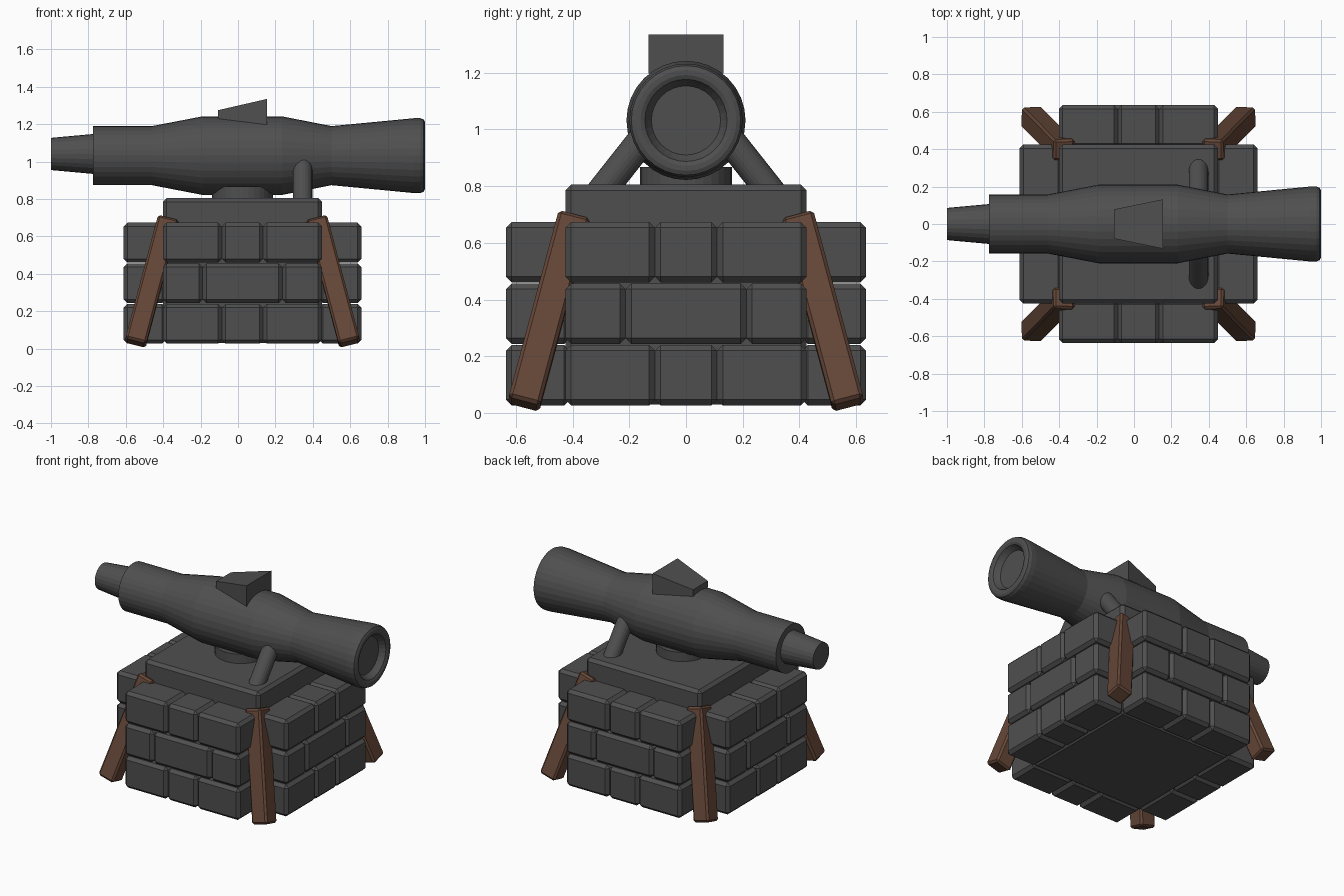
import bpy, bmesh, math
from mathutils import Vector, Matrix

if "Cube" in bpy.data.objects:
    bpy.data.objects.remove(bpy.data.objects["Cube"])

CX = 0.024          # base centre along x
AXIS_Z = 1.032      # barrel axis height


def material(name, rgb):
    m = bpy.data.materials.new(name)
    m.diffuse_color = (*rgb, 1)
    m.use_nodes = True
    m.node_tree.nodes["Principled BSDF"].inputs["Base Color"].default_value = m.diffuse_color
    return m


IRON = material("dark grey", (0.078, 0.078, 0.078))
WOOD = material("brown wood", (0.13, 0.062, 0.039))


def finish(bm, name, mat):
    bmesh.ops.recalc_face_normals(bm, faces=bm.faces)
    me = bpy.data.meshes.new(name)
    bm.to_mesh(me)
    bm.free()
    me.materials.append(mat)
    ob = bpy.data.objects.new(name, me)
    bpy.context.collection.objects.link(ob)
    return ob


def chamfer_box(name, size, matrix, mat, bevel):
    bm = bmesh.new()
    bmesh.ops.create_cube(bm, size=1, matrix=Matrix.Diagonal((*size, 1)))
    bmesh.ops.bevel(bm, geom=bm.edges[:], offset=bevel, segments=1, affect='EDGES')
    bm.transform(matrix)
    return finish(bm, name, mat)


def rod(name, a, b, r, segs, mat):
    a, b = Vector(a), Vector(b)
    d = b - a
    rot = Vector((0, 0, 1)).rotation_difference(d).to_matrix().to_4x4()
    bm = bmesh.new()
    bmesh.ops.create_cone(bm, cap_ends=True, segments=segs, radius1=r, radius2=r,
                          depth=d.length, matrix=Matrix.Translation((a + b) / 2) @ rot)
    return finish(bm, name, mat)


def lathe_x(name, profile, z, segs, mat):
    # Revolve (x, radius) points about a line parallel to x
    bm = bmesh.new()
    rings = []
    for x, r in profile:
        rings.append([bm.verts.new((x, r * math.cos(2 * math.pi * i / segs),
                                    z + r * math.sin(2 * math.pi * i / segs)))
                      for i in range(segs)])
    for p, q in zip(rings, rings[1:]):
        for i in range(segs):
            j = (i + 1) % segs
            bm.faces.new((p[i], p[j], q[j], q[i]))
    bm.faces.new(rings[0])
    bm.faces.new(rings[-1])
    return finish(bm, name, mat)


# Stone core
chamfer_box("stone_core", (0.85, 0.85, 0.775),
            Matrix.Translation((CX, 0, 0.4175)), IRON, 0.02)

# Brick courses on all four sides, joints staggered in the middle row
WIDE = [-0.425, -0.11, 0.11, 0.425]
EVEN = [-0.425, -0.213, 0.213, 0.425]
for side in range(4):
    turn = Matrix.Translation((CX, 0, 0)) @ Matrix.Rotation(side * math.pi / 2, 4, 'Z')
    for row, cuts in enumerate((WIDE, EVEN, WIDE)):
        z = 0.133 + row * 0.217
        for u, v in zip(cuts, cuts[1:]):
            chamfer_box("brick", (v - u, 0.225, 0.213),
                        turn @ Matrix.Translation(((u + v) / 2, -0.5225, z)), IRON, 0.02)

# Leaning corner posts
for sx in (-1, 1):
    for sy in (-1, 1):
        low = Vector((CX + sx * 0.572, sy * 0.572, 0.03))
        top = Vector((CX + sx * 0.397, sy * 0.395, 0.69))
        d = top - low
        rot = Vector((0, 0, 1)).rotation_difference(d).to_matrix().to_4x4()
        chamfer_box("corner_post", (0.115, 0.115, d.length),
                    Matrix.Translation((low + top) / 2) @ rot, WOOD, 0.012)

# Swivel collar and two support struts
rod("swivel_collar", (CX, 0, 0.79), (CX, 0, 0.867), 0.162, 32, IRON)
for sy in (-1, 1):
    strut = rod("support_strut", (0.345, sy * 0.315, 0.76), (0.345, sy * 0.102, 1.03),
                0.052, 24, IRON)

# Barrel with rounded rim and shallow bore
lathe_x("barrel", [(-0.775, 0.158), (-0.46, 0.158), (-0.19, 0.21), (0.235, 0.21),
                   (0.50, 0.158), (0.94, 0.2), (0.975, 0.2), (0.993, 0.193), (1.0, 0.178),
                   (1.0, 0.16), (0.993, 0.145), (0.975, 0.135), (0.955, 0.122)],
        AXIS_Z, 32, IRON)
lathe_x("breech_tip", [(-1.0, 0.086), (-0.75, 0.109)], AXIS_Z + 0.009, 24, IRON)

# Wedge sight on top
bm = bmesh.new()
ends = [[bm.verts.new((x, s * w, z)) for s, z in ((-1, lo), (1, lo), (1, hi), (-1, hi))]
        for x, w, lo, hi in ((-0.107, 0.078, 1.23, 1.275), (0.155, 0.132, 1.197, 1.335))]
bm.faces.new(ends[0])
bm.faces.new(ends[1])
for i in range(4):
    j = (i + 1) % 4
    bm.faces.new((ends[0][i], ends[0][j], ends[1][j], ends[1][i]))
finish(bm, "wedge_sight", IRON)
